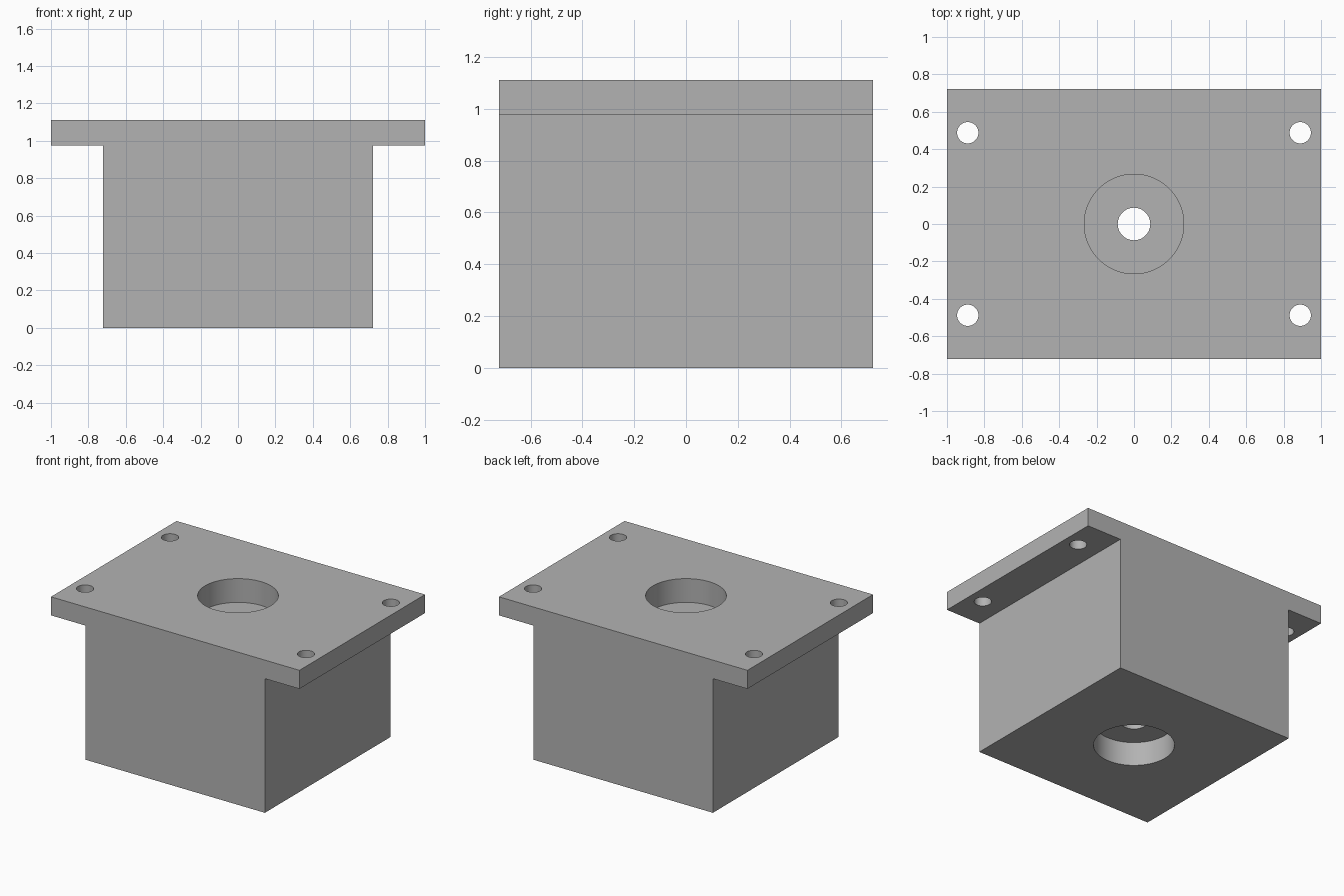
import bpy
import bmesh
import math

cube = bpy.data.objects.get("Cube")
if cube:
    bpy.data.objects.remove(cube, do_unlink=True)

HALF_X, HALF_Y, HEIGHT = 1.0, 0.722, 1.111
BODY_X, FLANGE_Z = 0.722, 0.976
BORE_R, BORE_DEPTH, SHAFT_R = 0.266, 0.173, 0.087
BOLT_R, BOLT_X, BOLT_Y = 0.057, 0.889, 0.488
MARGIN = 0.1

grey = bpy.data.materials.new("plain_grey")
grey.use_nodes = True
colour = (0.45, 0.45, 0.45, 1)
grey.diffuse_color = colour
grey.node_tree.nodes["Principled BSDF"].inputs["Base Color"].default_value = colour


def select_only(obj):
    bpy.ops.object.select_all(action="DESELECT")
    obj.select_set(True)
    bpy.context.view_layer.objects.active = obj


def extruded_profile(name, points):
    """Extrude an x-z outline through the full depth."""
    bm = bmesh.new()
    face = bm.faces.new([bm.verts.new((x, -HALF_Y, z)) for x, z in points])
    result = bmesh.ops.extrude_face_region(bm, geom=[face])
    verts = [v for v in result["geom"] if isinstance(v, bmesh.types.BMVert)]
    bmesh.ops.translate(bm, verts=verts, vec=(0, 2 * HALF_Y, 0))
    bmesh.ops.recalc_face_normals(bm, faces=bm.faces)
    mesh = bpy.data.meshes.new(name)
    bm.to_mesh(mesh)
    bm.free()
    mesh.materials.append(grey)
    obj = bpy.data.objects.new(name, mesh)
    bpy.context.collection.objects.link(obj)
    return obj


def drill(target, x, y, bottom, top, radius, sides=64):
    """Cut a vertical round hole and discard its cutter."""
    bpy.ops.mesh.primitive_cylinder_add(
        vertices=sides, radius=radius, depth=top - bottom,
        location=(x, y, (top + bottom) / 2))
    cutter = bpy.context.object
    cutter.name = "hole_cutter"
    cutter.hide_render = True
    cutter.data.materials.append(grey)
    select_only(target)
    mod = target.modifiers.new("hole", "BOOLEAN")
    mod.operation = "DIFFERENCE"
    mod.solver = "EXACT"
    mod.object = cutter
    bpy.ops.object.modifier_apply(modifier=mod.name)
    bpy.data.objects.remove(cutter, do_unlink=True)


# Solid block with a mounting flange overhanging left and right
right_side = [(BODY_X, 0), (BODY_X, FLANGE_Z), (HALF_X, FLANGE_Z), (HALF_X, HEIGHT)]
outline = right_side + [(-x, z) for x, z in reversed(right_side)]
housing = extruded_profile("flanged_housing", outline)

# Bearing recesses at top and bottom, joined by a shaft hole
drill(housing, 0, 0, HEIGHT - BORE_DEPTH, HEIGHT + MARGIN, BORE_R, 96)
drill(housing, 0, 0, -MARGIN, BORE_DEPTH, BORE_R, 96)
drill(housing, 0, 0, BORE_DEPTH - MARGIN, HEIGHT - BORE_DEPTH + MARGIN, SHAFT_R)

# Bolt holes in the flange corners
for sx in (-1, 1):
    for sy in (-1, 1):
        drill(housing, sx * BOLT_X, sy * BOLT_Y,
              FLANGE_Z - MARGIN, HEIGHT + MARGIN, BOLT_R, 48)

select_only(housing)
bpy.ops.object.shade_smooth_by_angle(angle=math.radians(30))
